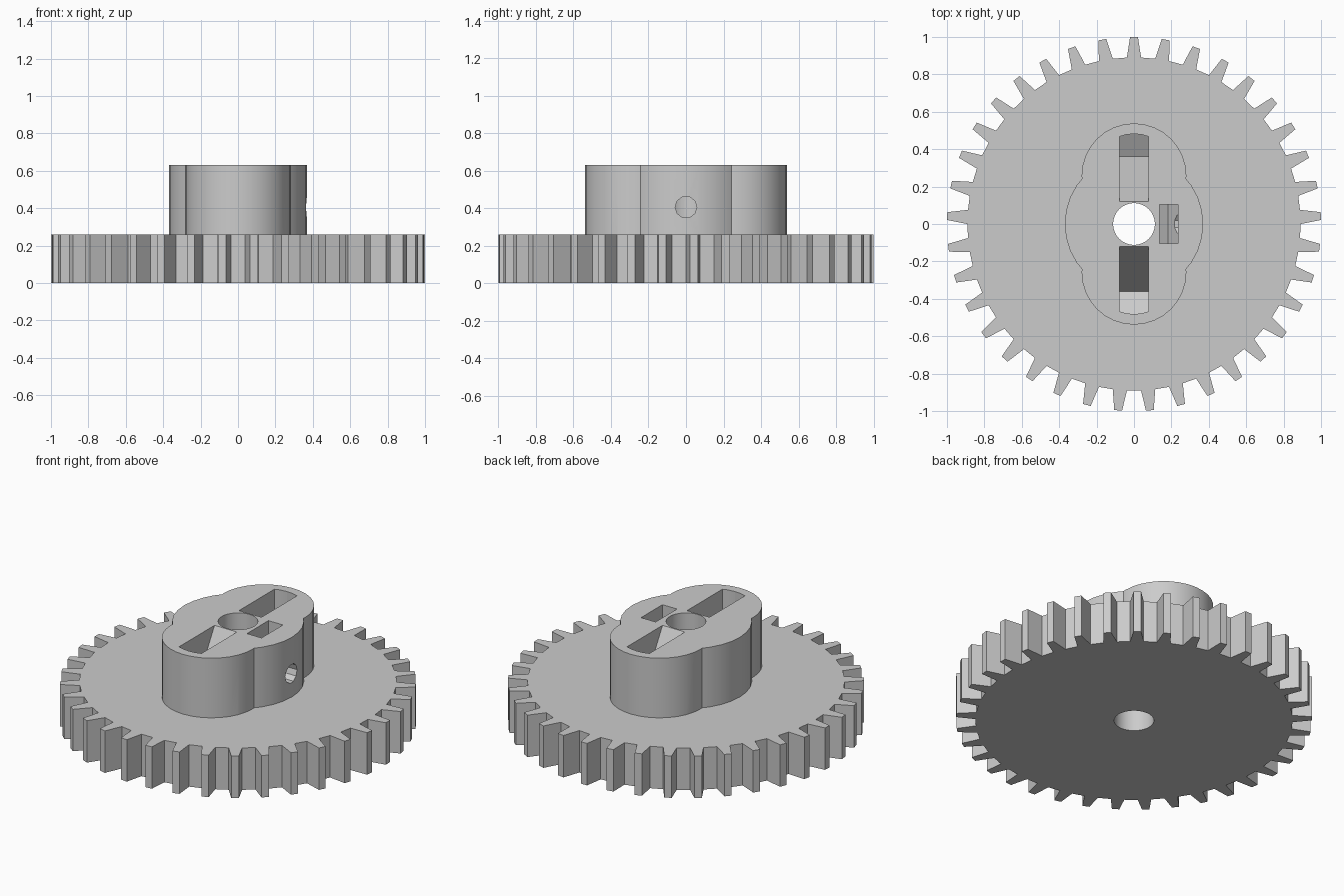
import bpy, bmesh, math

if "Cube" in bpy.data.objects:
    bpy.data.objects.remove(bpy.data.objects["Cube"])

TEETH = 37
GEAR_TOP, HUB_TOP = 0.26, 0.63

grey = bpy.data.materials.new("plain_grey")
grey.diffuse_color = (0.6, 0.6, 0.6, 1)
grey.use_nodes = True
grey.node_tree.nodes["Principled BSDF"].inputs["Base Color"].default_value = grey.diffuse_color


def prism(name, points, offset):
    """Extrude a closed 3D outline along an offset."""
    bm = bmesh.new()
    face = bm.faces.new([bm.verts.new(p) for p in points])
    top = bmesh.ops.extrude_face_region(bm, geom=[face])["geom"]
    bmesh.ops.translate(bm, vec=offset,
                        verts=[v for v in top if isinstance(v, bmesh.types.BMVert)])
    bmesh.ops.recalc_face_normals(bm, faces=bm.faces)
    mesh = bpy.data.meshes.new(name)
    bm.to_mesh(mesh)
    bm.free()
    mesh.materials.append(grey)
    obj = bpy.data.objects.new(name, mesh)
    bpy.context.collection.objects.link(obj)
    return obj


def cylinder(name, radius, y, z0, z1, sides=32):
    ring = [(radius * math.cos(math.tau * i / sides),
             y + radius * math.sin(math.tau * i / sides), z0) for i in range(sides)]
    return prism(name, ring, (0, 0, z1 - z0))


def combine(target, tool, operation):
    """Apply a boolean and discard the tool."""
    mod = target.modifiers.new(operation, "BOOLEAN")
    mod.operation, mod.object, mod.solver = operation, tool, "EXACT"
    bpy.context.view_layer.objects.active = target
    bpy.ops.object.modifier_apply(modifier=mod.name)
    bpy.data.objects.remove(tool)


# Toothed wheel: tapered teeth, one pointing to the back
outline = []
for i in range(TEETH):
    a = math.pi / 2 + math.tau * i / TEETH
    for radius, half in ((0.89, -0.038), (1.0, -0.021), (1.0, 0.021), (0.89, 0.038)):
        outline.append((radius * math.cos(a) - half * math.sin(a),
                        radius * math.sin(a) + half * math.cos(a), 0))
gear = prism("gear_wheel_with_hub", outline, (0, 0, GEAR_TOP))

# Hub: central barrel with a lobe at the front and back
hub = cylinder("hub", 0.37, 0, 0.1, HUB_TOP)
for side in (-1, 1):
    combine(hub, cylinder("lobe", 0.28, side * 0.258, 0.1, HUB_TOP), "UNION")
combine(gear, hub, "UNION")

# Shaft bore
combine(gear, cylinder("bore", 0.112, 0, -0.1, 0.8), "DIFFERENCE")

# Sloped pockets with a rounded outer end
profile = [(0.12, 0.63), (0.36, 0.214), (0.52, 0.306), (0.52, 0.7), (0.12, 0.7)]
for side in (-1, 1):
    pocket = prism("pocket", [(-0.077, side * y, z) for y, z in profile], (0.154, 0, 0))
    combine(pocket, cylinder("pocket_end", 0.22, side * 0.262, 0.1, 0.8), "INTERSECT")
    combine(gear, pocket, "DIFFERENCE")

# Nut slot with a notched floor
slot = [(0.135, 0.7), (0.135, 0.32), (0.183, 0.292), (0.235, 0.38), (0.235, 0.7)]
combine(gear, prism("nut_slot", [(x, -0.105, z) for x, z in slot], (0, 0.21, 0)), "DIFFERENCE")

# Set screw hole from the right side into the bore
ring = [(0.05, 0.058 * math.cos(math.tau * i / 10), 0.405 + 0.058 * math.sin(math.tau * i / 10))
        for i in range(10)]
combine(gear, prism("screw_hole", ring, (0.4, 0, 0)), "DIFFERENCE")

bpy.ops.object.select_all(action="DESELECT")
gear.select_set(True)
bpy.context.view_layer.objects.active = gear
bpy.ops.object.shade_smooth_by_angle(angle=math.radians(20))
